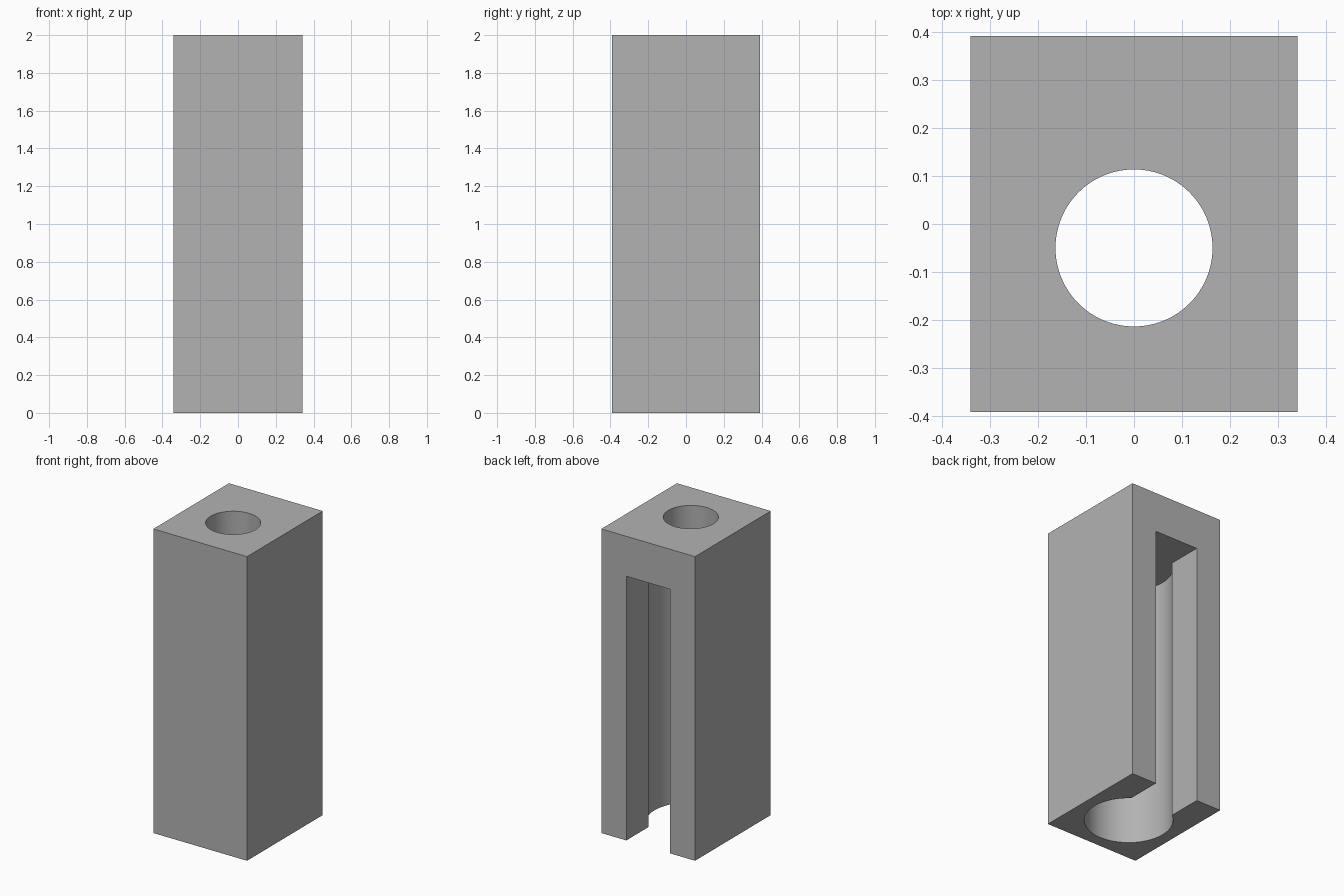
import bpy
import bmesh
from math import asin, cos, sin, pi

default = bpy.data.objects.get("Cube")
if default:
    bpy.data.objects.remove(default, do_unlink=True)

WIDTH, DEPTH, HEIGHT = 0.682, 0.786, 2.0
BORE_Y = -0.05        # shared axis of the two bores
BORE_R = 0.265        # wide bore, open at the bottom
HOLE_R = 0.164        # narrow hole through the top
SLOT_HALF = 0.159     # slot through the back
CEILING = 1.737       # top of the wide bore and slot

grey = bpy.data.materials.new("mid_grey")
grey.use_nodes = True
colour = (0.45, 0.45, 0.45, 1)
grey.diffuse_color = colour
grey.node_tree.nodes["Principled BSDF"].inputs["Base Color"].default_value = colour


def prism(name, outline, bottom, top):
    """Extrude a closed outline upwards into a solid."""
    bm = bmesh.new()
    face = bm.faces.new([bm.verts.new((x, y, bottom)) for x, y in outline])
    side = bmesh.ops.extrude_face_region(bm, geom=[face])
    verts = [v for v in side["geom"] if isinstance(v, bmesh.types.BMVert)]
    bmesh.ops.translate(bm, vec=(0, 0, top - bottom), verts=verts)
    bmesh.ops.recalc_face_normals(bm, faces=bm.faces)
    mesh = bpy.data.meshes.new(name)
    bm.to_mesh(mesh)
    bm.free()
    mesh.materials.append(grey)
    obj = bpy.data.objects.new(name, mesh)
    bpy.context.collection.objects.link(obj)
    return obj


def arc(radius, start, end, steps):
    angles = [start + (end - start) * i / steps for i in range(steps + 1)]
    return [(radius * cos(a), BORE_Y + radius * sin(a)) for a in angles]


# Outer block
x, y = WIDTH / 2, DEPTH / 2
block = prism("block", [(-x, -y), (x, -y), (x, y), (-x, y)], 0, HEIGHT)

# Keyhole cutter: wide bore joined to the back slot
gap = asin(SLOT_HALF / BORE_R)
keyhole = arc(BORE_R, pi / 2 + gap, 5 * pi / 2 - gap, 80)
keyhole += [(SLOT_HALF, y + 0.1), (-SLOT_HALF, y + 0.1)]
cutters = [prism("keyhole_cutter", keyhole, -0.1, CEILING)]

# Narrow hole cutter through the top
circle = arc(HOLE_R, 0, 2 * pi, 96)[:-1]
cutters.append(prism("top_hole_cutter", circle, CEILING - 0.1, HEIGHT + 0.1))

# Cut the block, then discard the cutters
bpy.ops.object.select_all(action="DESELECT")
block.select_set(True)
bpy.context.view_layer.objects.active = block
for cutter in cutters:
    cutter.hide_render = True
    cut = block.modifiers.new(cutter.name, "BOOLEAN")
    cut.operation = "DIFFERENCE"
    cut.solver = "EXACT"
    cut.object = cutter
    bpy.ops.object.modifier_apply(modifier=cut.name)
    bpy.data.objects.remove(cutter, do_unlink=True)

bpy.ops.object.shade_smooth_by_angle()
